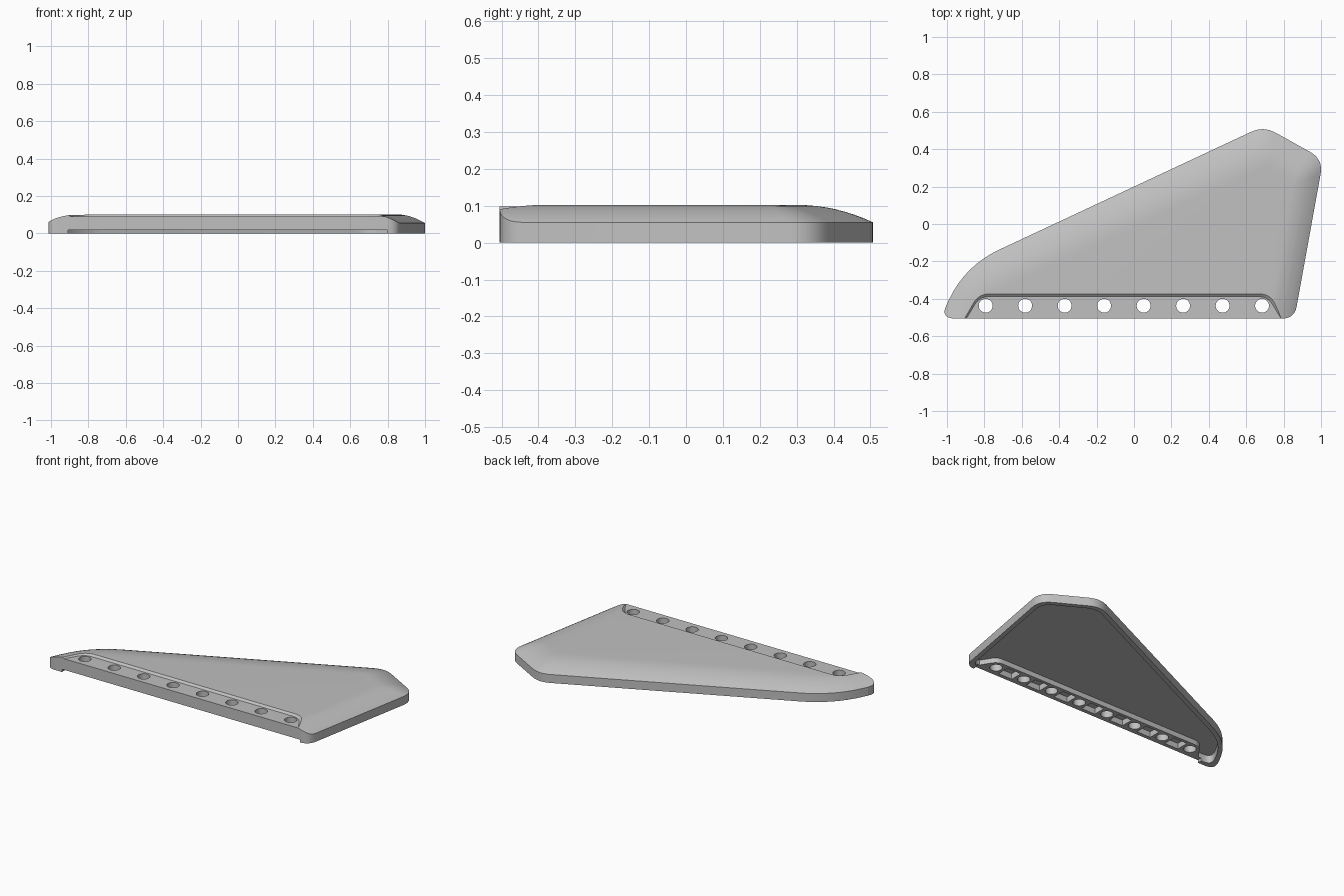
import bpy, bmesh, math
from mathutils import Vector

if "Cube" in bpy.data.objects:
    bpy.data.objects.remove(bpy.data.objects["Cube"])

grey = bpy.data.materials.new("light_grey")
grey.diffuse_color = (0.53, 0.53, 0.53, 1)
grey.use_nodes = True
grey.node_tree.nodes["Principled BSDF"].inputs["Base Color"].default_value = grey.diffuse_color

# Sharp plan outline, counter-clockwise; edges: front, right, tip, back, left
PLAN = [Vector(p) for p in [(-1.037, -.505), (.858, -.505), (1.012, .346),
                            (.693, .524), (-.902, -.222)]]
ROUND = [.08, .065, .08, .075, .2]


def offset(dists):
    """Move every outline edge inward by its own distance."""
    out = []
    n = len(PLAN)
    lines = []
    for i in range(n):
        d = (PLAN[(i + 1) % n] - PLAN[i]).normalized()
        lines.append((PLAN[i] + Vector((-d.y, d.x)) * dists[i], d))
    for i in range(n):
        (p, d), (q, e) = lines[i - 1], lines[i]
        w = q - p
        s = (w.x * e.y - w.y * e.x) / (d.x * e.y - d.y * e.x)
        out.append(p + d * s)
    return out


def rounded(pts, cuts, steps=8):
    """Round each corner with a curve starting a given length before it."""
    out = []
    for i, c in enumerate(pts):
        if cuts[i] <= 0:
            out.append(c.copy())
            continue
        a = c + (pts[i - 1] - c).normalized() * cuts[i]
        b = c + (pts[(i + 1) % len(pts)] - c).normalized() * cuts[i]
        for k in range(steps + 1):
            t = k / steps
            out.append(a * (1 - t) ** 2 + c * (2 * t * (1 - t)) + b * t * t)
    return out


def finish(name, bm):
    bmesh.ops.recalc_face_normals(bm, faces=bm.faces)
    me = bpy.data.meshes.new(name)
    bm.to_mesh(me)
    bm.free()
    me.materials.append(grey)
    ob = bpy.data.objects.new(name, me)
    bpy.context.collection.objects.link(ob)
    return ob


def add_prism(bm, low, z0, z1, high=None):
    high = high or low
    a = [bm.verts.new((p[0], p[1], z0)) for p in low]
    b = [bm.verts.new((p[0], p[1], z1)) for p in high]
    n = len(a)
    bm.faces.new(a[::-1])
    bm.faces.new(b)
    for i in range(n):
        j = (i + 1) % n
        bm.faces.new((a[i], a[j], b[j], b[i]))


def prism(name, low, z0, z1, high=None):
    bm = bmesh.new()
    add_prism(bm, low, z0, z1, high)
    return finish(name, bm)


def combine(ob, tool, op):
    mod = ob.modifiers.new("cut", 'BOOLEAN')
    mod.operation, mod.object, mod.solver = op, tool, 'EXACT'
    bpy.context.view_layer.objects.active = ob
    bpy.ops.object.modifier_apply(modifier=mod.name)
    bpy.data.objects.remove(tool, do_unlink=True)


# Domed panel: hull of shrinking outlines
WIDTHS = [0, .14, .18, .2, .17]
bm = bmesh.new()
levels = [(0, 0)] + [(k / 8, .055 + .047 * (1 - (1 - k / 8) ** 2)) for k in range(9)]
for t, z in levels:
    cuts = [0, 0] + [r * (1 - .7 * t) for r in ROUND[2:]]
    for p in rounded(offset([w * t for w in WIDTHS]), cuts):
        bm.verts.new((p.x, p.y, z))
res = bmesh.ops.convex_hull(bm, input=bm.verts[:])
loose = [v for v in bm.verts if not v.link_faces]
bmesh.ops.delete(bm, geom=loose, context='VERTS')
bmesh.ops.dissolve_limit(bm, angle_limit=.002, verts=bm.verts[:], edges=bm.edges[:])
panel = finish("wing_panel", bm)

# Rounded front corners (other sides left clear of the panel)
grown = offset([0, -.1, -.1, -.1, -.1])
front = rounded(PLAN, ROUND)[:18]
combine(panel, prism("corner_trim", front + [grown[2], grown[3], grown[4]], -.1, .2), 'INTERSECT')

# Hollow underside
inner = rounded(offset([.03] * 5), [r * .85 for r in ROUND])
combine(panel, prism("hollow", inner, -.1, .05), 'DIFFERENCE')

# Mounting strip along the front, raised slightly off the base
strip = [Vector(p) for p in [(-.9, -.49), (.79, -.49), (.72, -.378), (-.82, -.378)]]
combine(panel, prism("mount_strip", rounded(strip, [0, 0, .04, .04]), .005, .06), 'UNION')
notch = [(-.91, -.6), (.8, -.6), (.8, -.36), (-.91, -.36)]
combine(panel, prism("notch", notch, -.1, .018), 'DIFFERENCE')

# Recessed step on top of the strip
low = rounded([Vector(p) for p in [(-.905, -.52), (.795, -.52), (.715, -.388), (-.825, -.388)]],
              [0, 0, .05, .05])
high = rounded([Vector(p) for p in [(-.93, -.52), (.82, -.52), (.73, -.364), (-.84, -.364)]],
               [0, 0, .06, .06])
combine(panel, prism("step", low, .09, .11, high), 'DIFFERENCE')

# Bolt holes, with square pockets between them underneath
bm = bmesh.new()
HOLES = [-.793 + .2111 * i for i in range(8)]
for x in HOLES:
    ring = [(x + .037 * math.cos(a * math.tau / 32), -.437 + .037 * math.sin(a * math.tau / 32))
            for a in range(32)]
    add_prism(bm, ring, -.1, .2)
for x in HOLES[:-1]:
    c = x + .1055
    add_prism(bm, [(c - .05, -.48), (c + .05, -.48), (c + .05, -.398), (c - .05, -.398)], -.1, .055)
combine(panel, finish("holes", bm), 'DIFFERENCE')

# Lattice ribs under the panel: triangle grid with a hexagon on every node
area = rounded(offset([.127, .025, .025, .025, .025]), [.01, .01] + [r * .85 for r in ROUND[2:]])
bm = bmesh.new()


def rib(a, b, half=.006):
    """Clip a segment to the hollow and add it as a thin bar."""
    t0, t1, d = 0.0, 1.0, b - a
    for i, p in enumerate(area):
        e = area[(i + 1) % len(area)] - p
        if e.length < 1e-6:
            continue
        n = Vector((-e.y, e.x))
        dist, rate = n.dot(a - p), n.dot(d)
        if abs(rate) < 1e-9:
            if dist < 0:
                return
        elif rate > 0:
            t0 = max(t0, -dist / rate)
        else:
            t1 = min(t1, -dist / rate)
    if t1 - t0 < .01:
        return
    s = Vector((-d.y, d.x)).normalized() * half
    p, q = a + d * t0, a + d * t1
    add_prism(bm, [p - s, q - s, q + s, p + s], .04, .052)


PITCH = .2
ROW = PITCH * math.sqrt(3) / 2
for k in range(3):
    u = Vector((math.cos(k * math.pi / 3), math.sin(k * math.pi / 3)))
    v = Vector((-u.y, u.x))
    for i in range(-9, 10):
        rib(v * (i * ROW) - u * 2, v * (i * ROW) + u * 2)
for j in range(-4, 5):
    for i in range(-9, 10):
        c = Vector((i * PITCH + (j % 2) * PITCH / 2, j * ROW))
        hexa = [c + Vector((math.cos(a * math.pi / 3), math.sin(a * math.pi / 3))) * .062
                for a in range(6)]
        for a in range(6):
            rib(hexa[a], hexa[(a + 1) % 6])
finish("lattice_ribs", bm)

# Smooth dome, crisp edges
bpy.ops.object.select_all(action='DESELECT')
panel.select_set(True)
bpy.context.view_layer.objects.active = panel
bpy.ops.object.shade_smooth_by_angle(angle=math.radians(25))
